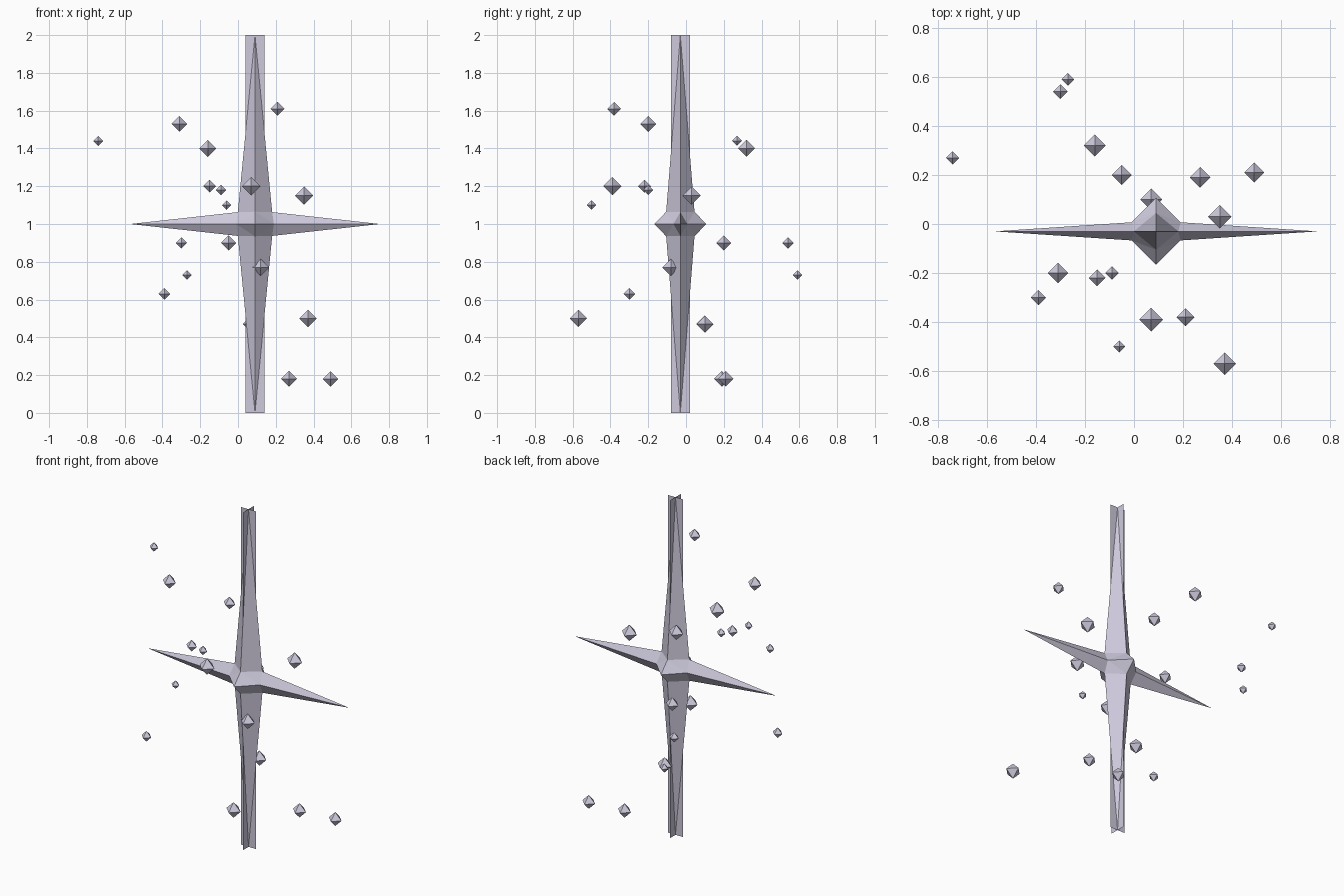
import bpy
import bmesh
from mathutils import Matrix, Vector

default_cube = bpy.data.objects.get("Cube")
if default_cube:
    bpy.data.objects.remove(default_cube, do_unlink=True)

CENTRE = Vector((0.09, -0.03, 1.0))
SIGNS = (-1, 1)

# One pale lavender colour for everything
lavender = bpy.data.materials.new("pale_lavender")
lavender.use_nodes = True
colour = (0.62, 0.59, 0.72, 1.0)
lavender.diffuse_color = colour
lavender.node_tree.nodes["Principled BSDF"].inputs["Base Color"].default_value = colour


def mesh_from(bm, name):
    """Turn a bmesh into a flat-shaded, coloured mesh."""
    bmesh.ops.recalc_face_normals(bm, faces=bm.faces)
    mesh = bpy.data.meshes.new(name)
    bm.to_mesh(mesh)
    bm.free()
    mesh.materials.append(lavender)
    return mesh


def place(name, mesh, location, size=1.0):
    obj = bpy.data.objects.new(name, mesh)
    obj.location = location
    obj.scale = (size, size, size)
    bpy.context.collection.objects.link(obj)
    return obj


def star_mesh(reach, valley_xy, valley_yz, valley_xz):
    """Six spikes, one per axis direction, meeting at pulled-in valley points.
    Each octant holds three spike facets and one central triangle."""
    bm = bmesh.new()
    for sx in SIGNS:
        for sy in SIGNS:
            for sz in SIGNS:
                def point(x, y, z):
                    return bm.verts.new((sx * x, sy * y, sz * z))
                tip_x = point(reach[0], 0, 0)
                tip_y = point(0, reach[1], 0)
                tip_z = point(0, 0, reach[2])
                xy = point(valley_xy[0], valley_xy[1], 0)
                yz = point(0, valley_yz[0], valley_yz[1])
                xz = point(valley_xz[0], 0, valley_xz[1])
                for corners in ((tip_x, xy, xz), (tip_y, yz, xy),
                                (tip_z, xz, yz), (xy, yz, xz)):
                    bm.faces.new(corners)
    bmesh.ops.remove_doubles(bm, verts=bm.verts, dist=0.0001)
    return mesh_from(bm, "star")


def strip_mesh(width, height):
    """Upright flat strip in the xz plane."""
    bm = bmesh.new()
    corners = [(-width, -height), (width, -height), (width, height), (-width, height)]
    bm.faces.new([bm.verts.new((x / 2, 0, z / 2)) for x, z in corners])
    return mesh_from(bm, "strip")


def shard_mesh():
    """Unit octahedron with its points on the axes."""
    bm = bmesh.new()
    for axis in range(3):
        for sign in SIGNS:
            tip = Vector()
            tip[axis] = sign
            bm.verts.new(tip)
    bmesh.ops.convex_hull(bm, input=bm.verts)
    return mesh_from(bm, "shard")


# Large star
star = star_mesh(reach=(0.66, 0.137, 1.0), valley_xy=(0.1, 0.037),
                 valley_yz=(0.075, 0.065), valley_xz=(0.091, 0.063))
place("star", star, CENTRE)

# Two crossed light-beam strips through the vertical spikes
strip = strip_mesh(0.1, 2.0)
place("beam_strip_wide", strip, CENTRE)
deep_strip = strip.copy()
deep_strip.transform(Matrix(((0, -1, 0, 0), (1, 0, 0, 0), (0, 0, 1, 0), (0, 0, 0, 1))))
place("beam_strip_deep", deep_strip, CENTRE)

# Small shards floating around the star: x, y, z, radius
shards = [
    (-.74, .27, 1.44, .027), (-.31, -.2, 1.53, .042), (.21, -.38, 1.61, .037),
    (-.16, .32, 1.4, .045), (-.15, -.22, 1.2, .034), (-.09, -.2, 1.18, .027),
    (.07, -.39, 1.2, .048), (.35, .03, 1.15, .048), (-.06, -.5, 1.1, .025),
    (-.3, .54, .9, .03), (-.05, .2, .9, .04), (.12, -.08, .77, .045),
    (-.27, .59, .73, .026), (-.39, -.3, .63, .031), (.37, -.57, .5, .046),
    (.07, .1, .47, .045), (.27, .19, .18, .042), (.49, .21, .18, .041),
]
shard = shard_mesh()
for number, (x, y, z, radius) in enumerate(shards, 1):
    place(f"shard_{number}", shard, (x, y, z), radius)
